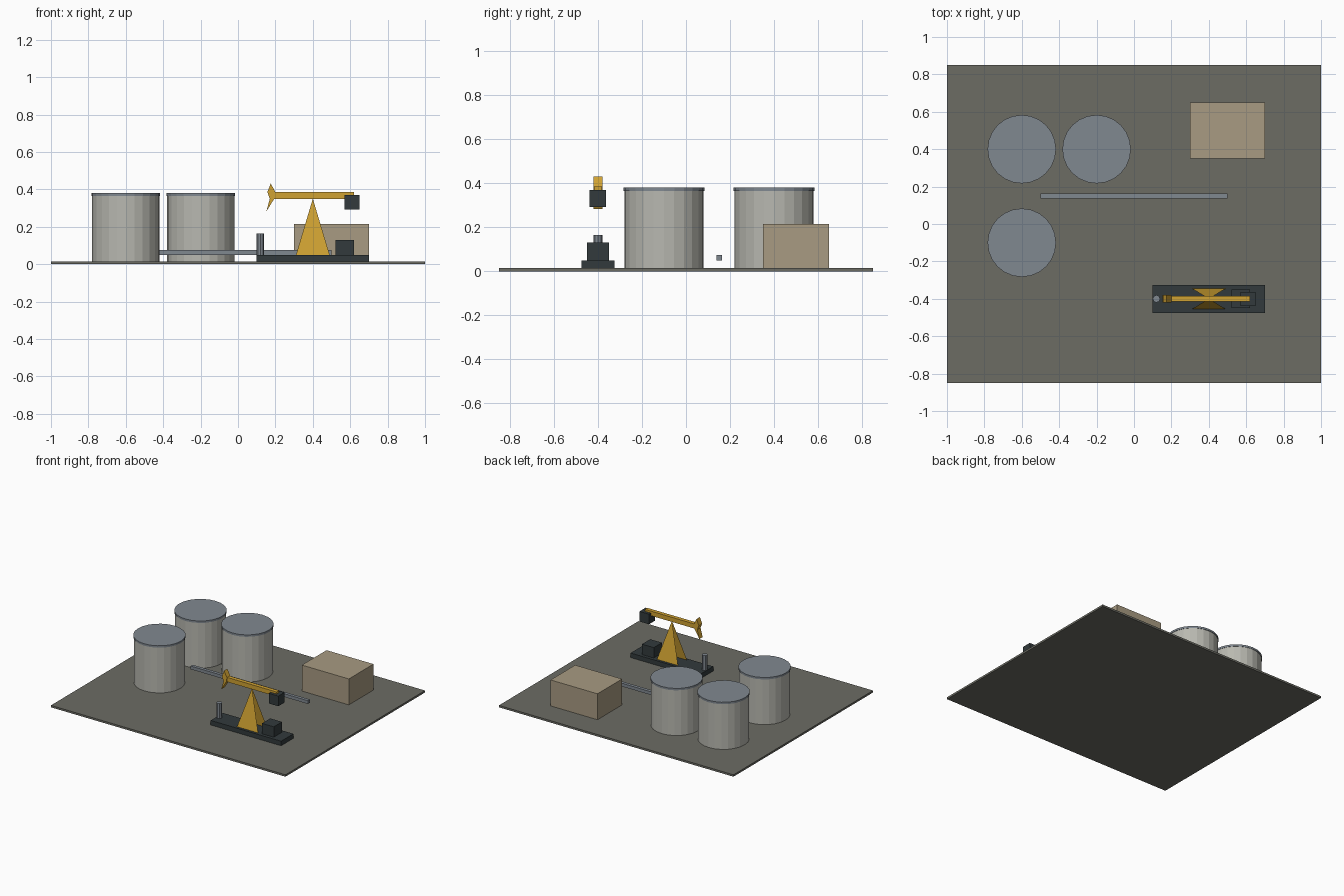
import bpy, bmesh, math

if "Cube" in bpy.data.objects:
    bpy.data.objects.remove(bpy.data.objects["Cube"])


def material(name, rgb):
    m = bpy.data.materials.new(name)
    lin = [((c / 255 + 0.055) / 1.055) ** 2.4 for c in rgb]
    m.diffuse_color = (*lin, 1)
    m.use_nodes = True
    m.node_tree.nodes["Principled BSDF"].inputs["Base Color"].default_value = m.diffuse_color
    return m


GROUND = material("packed_earth", (108, 108, 100))
TANK = material("tank_grey", (184, 184, 176))
STEEL = material("blue_steel", (128, 136, 144))
TAN = material("shed_tan", (168, 155, 130))
DARK = material("dark_iron", (50, 58, 60))
YELLOW = material("pump_yellow", (208, 162, 50))


def finish(name, bm, mat):
    me = bpy.data.meshes.new(name)
    bm.to_mesh(me)
    bm.free()
    me.materials.append(mat)
    ob = bpy.data.objects.new(name, me)
    bpy.context.collection.objects.link(ob)
    return ob


def box(name, x, y, z, mat):
    """Box from (min, max) ranges on each axis."""
    bm = bmesh.new()
    bmesh.ops.create_cube(bm, size=1)
    for v in bm.verts:
        for i, (lo, hi) in enumerate((x, y, z)):
            v.co[i] = (lo + hi) / 2 + v.co[i] * (hi - lo)
    return finish(name, bm, mat)


def cylinder(name, x, y, z0, z1, r, sides, mat):
    bm = bmesh.new()
    bmesh.ops.create_cone(bm, cap_ends=True, segments=sides,
                          radius1=r, radius2=r, depth=z1 - z0)
    bmesh.ops.translate(bm, verts=bm.verts, vec=(x, y, (z0 + z1) / 2))
    return finish(name, bm, mat)


def prism(name, outline, y0, y1, mat):
    """Side outline in x, z extruded along y."""
    bm = bmesh.new()
    face = bm.faces.new([bm.verts.new((x, y0, z)) for x, z in outline])
    ext = bmesh.ops.extrude_face_region(bm, geom=[face])
    moved = [g for g in ext["geom"] if isinstance(g, bmesh.types.BMVert)]
    bmesh.ops.translate(bm, verts=moved, vec=(0, y1 - y0, 0))
    bmesh.ops.recalc_face_normals(bm, faces=bm.faces)
    return finish(name, bm, mat)


# Site pad, shed and pipeline
box("ground_pad", (-1, 1), (-0.85, 0.85), (0, 0.015), GROUND)
box("shed", (0.3, 0.7), (0.35, 0.65), (0.015, 0.215), TAN)
box("pipeline", (-0.5, 0.5), (0.1375, 0.1625), (0.05, 0.075), STEEL)

# Storage tanks with slightly wider lids
for i, (x, y) in enumerate([(-0.6, 0.4), (-0.2, 0.4), (-0.6, -0.1)], 1):
    cylinder(f"tank_{i}", x, y, 0.015, 0.365, 0.18, 24, TANK)
    cylinder(f"tank_lid_{i}", x, y, 0.365, 0.38, 0.183, 24, STEEL)

# Pump jack: skid, motor, wellhead
PY = -0.4
box("pump_skid", (0.1, 0.7), (PY - 0.075, PY + 0.075), (0.015, 0.05), DARK)
box("motor", (0.52, 0.62), (PY - 0.05, PY + 0.05), (0.05, 0.13), DARK)
cylinder("wellhead", 0.12, PY, 0.05, 0.165, 0.02, 8, STEEL)

# Support frame: two leaning sheet triangles meeting at the pivot
bm = bmesh.new()
for s in (-1, 1):
    pts = [(0.4 + s * 0.09, PY + s * 0.055, 0.05),
           (0.4, PY, 0.35),
           (0.4 - s * 0.09, PY + s * 0.055, 0.05)]
    bm.faces.new([bm.verts.new(p) for p in reversed(pts)])
bm.normal_update()
for f in bm.faces:
    if f.normal.y * (f.calc_center_median().y - PY) < 0:
        f.normal_flip()
finish("support_frame", bm, YELLOW)

# Walking beam, head and counterweight
box("walking_beam", (0.17, 0.62), (PY - 0.015, PY + 0.015), (0.35, 0.385), YELLOW)
prism("beam_head", [(0.175, 0.432), (0.157, 0.385), (0.17, 0.35),
                    (0.152, 0.283), (0.195, 0.352), (0.2, 0.385)],
      PY - 0.02, PY + 0.02, YELLOW)
box("counterweight", (0.57, 0.65), (PY - 0.0375, PY + 0.0375), (0.292, 0.37), DARK)
